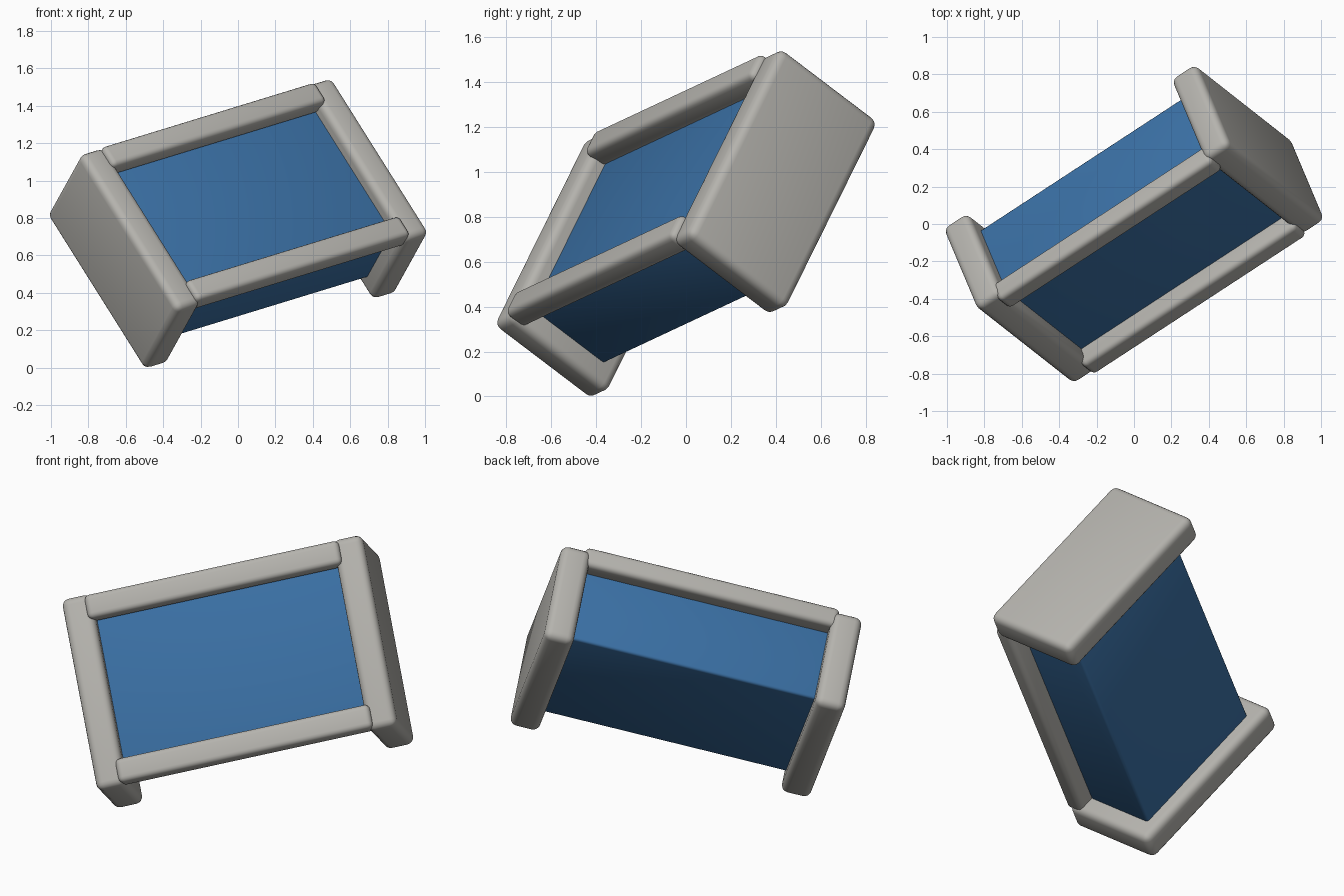
import bpy
import bmesh
from mathutils import Matrix, Vector

cube = bpy.data.objects.get("Cube")
if cube:
    bpy.data.objects.remove(cube, do_unlink=True)


def material(name, colour):
    mat = bpy.data.materials.new(name)
    mat.use_nodes = True
    mat.diffuse_color = colour
    mat.node_tree.nodes["Principled BSDF"].inputs["Base Color"].default_value = colour
    return mat


grey = material("warm grey", (0.46, 0.45, 0.42, 1))
blue = material("blue", (0.042, 0.16, 0.37, 1))

# Tilted frame of the crate: length, height, and the open-faced depth direction
length = Vector((0.811, 0.530, 0.248)).normalized()
depth = Vector((0.318, -0.755, 0.573))
depth = (depth - depth.dot(length) * length).normalized()
height = depth.cross(length)
tilt = Matrix((length, height, depth)).transposed().to_4x4()
tilt = Matrix.Translation((0, 0, 0.77)) @ tilt


def rounded_box(name, low, high, radius, mat, segments=4):
    """Box between two corners of the tilted frame, with rounded edges."""
    low, high = Vector(low), Vector(high)
    bm = bmesh.new()
    bmesh.ops.create_cube(bm, size=1)
    for v in bm.verts:
        v.co = (low + high) / 2 + v.co * (high - low)
    bmesh.ops.bevel(bm, geom=bm.edges[:], offset=radius, segments=segments,
                    profile=0.5, affect='EDGES', clamp_overlap=True)
    for f in bm.faces:
        f.smooth = True
    mesh = bpy.data.meshes.new(name)
    bm.to_mesh(mesh)
    bm.free()
    mesh.materials.append(mat)
    obj = bpy.data.objects.new(name, mesh)
    obj.matrix_world = tilt
    bpy.context.collection.objects.link(obj)
    return obj


# Blue body between the end panels
rounded_box("body", (-0.72, -0.43, -0.21), (0.72, 0.43, 0.21), 0.015, blue, 3)

# Thick padded end panels
for side, s in (("right", -1), ("left", 1)):
    a, b = sorted((s * 0.67, s * 0.833))
    rounded_box(side + "_end_panel", (a, -0.535, -0.29), (b, 0.535, 0.29), 0.04, grey)

# Rails along the two long edges, lapping onto the panels
for side, s in (("lower", -1), ("upper", 1)):
    a, b = sorted((s * 0.39, s * 0.525))
    rounded_box(side + "_rail", (-0.705, a, 0.2), (0.705, b, 0.315), 0.03, grey)
